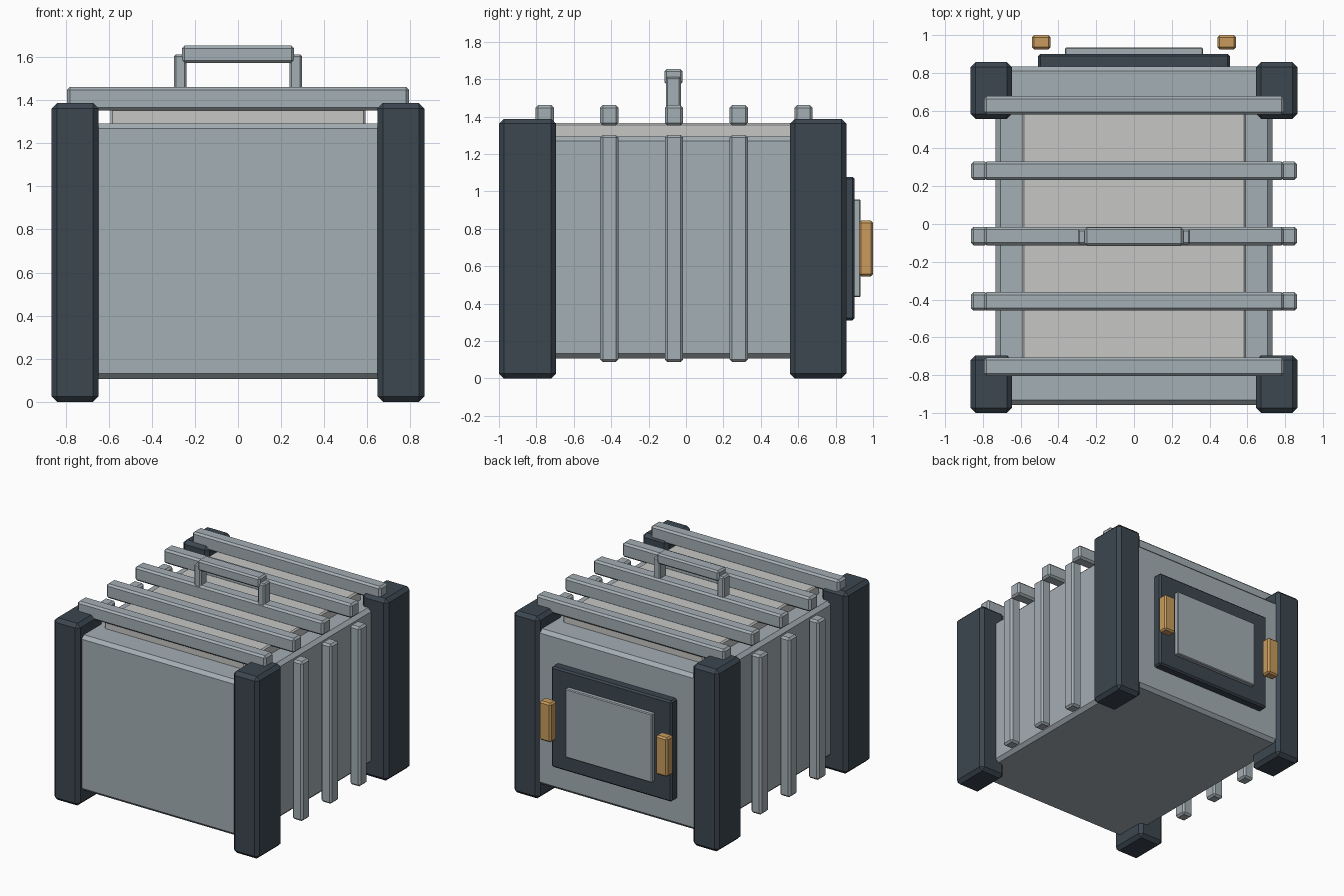
import bpy, bmesh

if "Cube" in bpy.data.objects:
    bpy.data.objects.remove(bpy.data.objects["Cube"])


def material(name, rgb):
    m = bpy.data.materials.new(name)
    m.diffuse_color = (*rgb, 1)
    m.use_nodes = True
    m.node_tree.nodes["Principled BSDF"].inputs["Base Color"].default_value = m.diffuse_color
    return m


STEEL = material("blue grey metal", (0.37, 0.425, 0.455))
PALE = material("pale grey", (0.565, 0.57, 0.56))
DARK = material("dark slate", (0.045, 0.062, 0.08))
BRASS = material("brass", (0.58, 0.33, 0.11))


def box(name, x, y, z, mat, bevel=0.012):
    """Box from (min, max) ranges with one flat chamfer."""
    bm = bmesh.new()
    bmesh.ops.create_cube(bm, size=1)
    for v in bm.verts:
        v.co = [r[0] if c < 0 else r[1] for c, r in zip(v.co, (x, y, z))]
    me = bpy.data.meshes.new(name)
    bm.to_mesh(me)
    bm.free()
    me.materials.append(mat)
    ob = bpy.data.objects.new(name, me)
    bpy.context.collection.objects.link(ob)
    mod = ob.modifiers.new("chamfer", 'BEVEL')
    mod.width = bevel
    mod.segments = 1
    mod.limit_method = 'NONE'
    return ob


def pair(name, x, y, z, mat, bevel=0.012):
    """The same box on the right and mirrored on the left."""
    box(name + "_right", x, y, z, mat, bevel)
    box(name + "_left", (-x[1], -x[0]), y, z, mat, bevel)


# Main case and raised lid
box("case", (-0.732, 0.732), (-0.957, 0.834), (0.107, 1.293), STEEL, 0.025)
box("lid", (-0.592, 0.592), (-0.765, 0.64), (1.28, 1.365), PALE, 0.01)

# Corner posts
for side, y in (("front", (-1.0, -0.695)), ("back", (0.556, 0.857))):
    pair(side + "_post", (0.647, 0.865), y, (0, 1.388), DARK, 0.026)

# Top slats, with side ribs under the middle three
for i in range(5):
    yc = -0.756 + 0.346 * i
    y = (yc - 0.049, yc + 0.049)
    box(f"top_slat_{i + 1}", (-0.794, 0.794), y, (1.352, 1.461), STEEL, 0.014)
    if 0 < i < 4:
        pair(f"side_rib_{i}", (0.775, 0.863), y, (0.087, 1.302), STEEL, 0.014)

# Carrying handle
pair("handle_leg", (0.24, 0.297), (-0.108, -0.028), (1.42, 1.612), STEEL, 0.009)
box("handle_bar", (-0.261, 0.261), (-0.116, -0.018), (1.573, 1.653), STEEL)

# Back door frame, panel and latches
box("door_frame", (-0.507, 0.507), (0.82, 0.901), (0.31, 1.078), DARK, 0.012)
box("door_panel", (-0.366, 0.366), (0.885, 0.934), (0.434, 0.957), STEEL, 0.006)
pair("latch", (0.441, 0.541), (0.924, 1.0), (0.546, 0.844), BRASS, 0.012)
